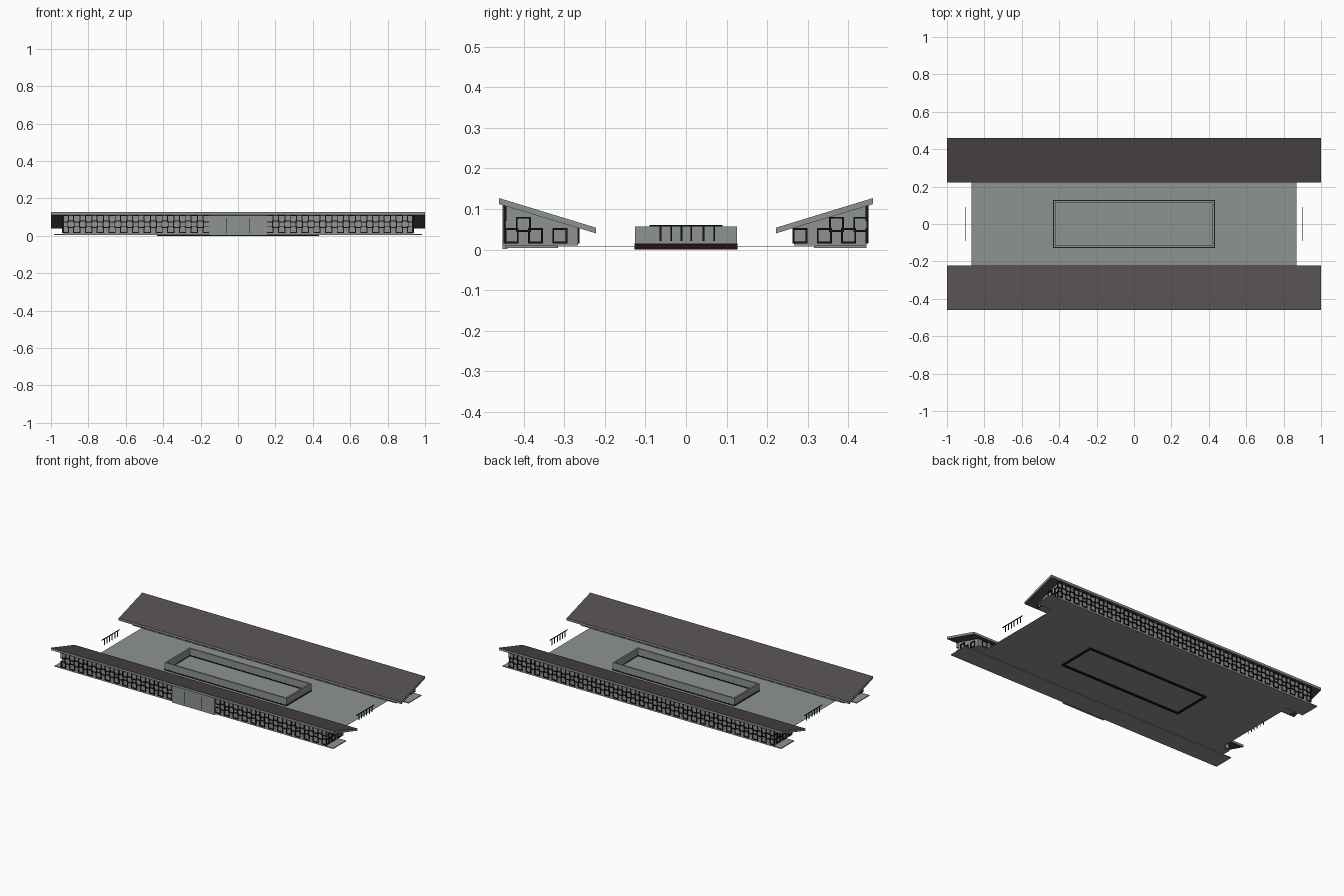
import bpy, bmesh

if "Cube" in bpy.data.objects:
    bpy.data.objects.remove(bpy.data.objects["Cube"])


def material(name, rgb):
    m = bpy.data.materials.new(name)
    m.diffuse_color = (*rgb, 1)
    m.use_nodes = True
    m.node_tree.nodes["Principled BSDF"].inputs["Base Color"].default_value = m.diffuse_color
    return m


GREY = material("stone grey", (0.27, 0.295, 0.29))
ROOF = material("roof brown", (0.085, 0.074, 0.072))
DARK = material("dark red wood", (0.016, 0.004, 0.003))
BLACK = material("railing black", (0.008, 0.007, 0.007))


def finish(name, bm, mats):
    bmesh.ops.recalc_face_normals(bm, faces=bm.faces)
    me = bpy.data.meshes.new(name)
    bm.to_mesh(me)
    bm.free()
    for m in mats:
        me.materials.append(m)
    ob = bpy.data.objects.new(name, me)
    bpy.context.collection.objects.link(ob)
    return ob


def add_box(bm, x0, x1, y0, y1, z0, z1):
    r = bmesh.ops.create_cube(bm, size=1)
    for v in r["verts"]:
        v.co = ((x0 + x1) / 2 + v.co.x * (x1 - x0),
                (y0 + y1) / 2 + v.co.y * (y1 - y0),
                (z0 + z1) / 2 + v.co.z * (z1 - z0))


def boxes(name, mat, *dims):
    bm = bmesh.new()
    for d in dims:
        add_box(bm, *d)
    return finish(name, bm, [mat])


def prism_x(name, profile, x0, x1, mats):
    """Extrude a (y, z) profile along x."""
    bm = bmesh.new()
    f = bm.faces.new([bm.verts.new((x0, y, z)) for y, z in profile])
    r = bmesh.ops.extrude_face_region(bm, geom=[f])
    for v in r["geom"]:
        if isinstance(v, bmesh.types.BMVert):
            v.co.x = x1
    return finish(name, bm, mats)


def roof_under(y):
    """Height of the roof underside at distance |y|."""
    return 0.04 + (abs(y) - 0.222) * 0.072 / 0.239


def ring_bars(u, z, h, t):
    """Four bars of a square frame in the (u, z) plane."""
    return [(u - h, u + h, z - h, z - h + t), (u - h, u + h, z + h - t, z + h),
            (u - h, u - h + t, z - h, z + h), (u + h - t, u + h, z - h, z + h)]


def lattice(name, u0, u1, rows, along_x, pos, depth=0.004, top=None):
    """Interlocking square frames arranged like a checkerboard."""
    bm = bmesh.new()
    n = max(2, round((u1 - u0) / 0.031))
    step = (u1 - u0) / n
    h, t = step * 0.62, 0.0045
    for i in range(n):
        for j in range(rows):
            u, z = u0 + (i + 0.5) * step, 0.034 + j * 0.028
            if (i + j) % 2 or (top and z + h > top(abs(u) - h) + 0.002):
                continue
            for a, b, c, d in ring_bars(u, z, h, t):
                a, b = max(a, u0), min(b, u1)
                if along_x:
                    add_box(bm, a, b, pos - depth, pos + depth, c, d)
                else:
                    add_box(bm, pos - depth, pos + depth, a, b, c, d)
    return finish(name, bm, [DARK])


# Courtyard floor with narrower middle and longer building plinths
boxes("courtyard_floor", GREY, (-0.87, 0.87, -0.317, 0.317, 0.0075, 0.0085))
for s, side in ((-1, "front"), (1, "back")):
    y0, y1 = sorted((s * 0.316, s * 0.445))
    boxes(side + "_plinth", GREY, (-0.985, 0.985, y0, y1, 0.004, 0.0095))

# Basin: dark base frame and grey walls


def frame(name, mat, X, Y, t, z0, z1):
    boxes(name, mat, (-X, X, -Y, -Y + t, z0, z1), (-X, X, Y - t, Y, z0, z1),
          (-X, -X + t, -Y + t, Y - t, z0, z1), (X - t, X, -Y + t, Y - t, z0, z1))


frame("basin_base", DARK, 0.432, 0.127, 0.012, 0.0, 0.015)
frame("basin_wall", GREY, 0.43, 0.126, 0.010, 0.015, 0.057)

for s, side in ((-1, "front"), (1, "back")):
    # Sloping roof slab: brown faces, grey edges
    roof = prism_x(side + "_roof",
                   [(s * 0.222, 0.040), (s * 0.461, 0.112),
                    (s * 0.461, 0.127), (s * 0.222, 0.054)], -1, 1, [ROOF, GREY])
    for p in roof.data.polygons:
        p.material_index = 0 if abs(p.normal.z) > 0.5 else 1
    # Long building body under the roof
    yo, yi = 0.445, 0.266
    prism_x(side + "_building",
            [(s * yi, 0.0095), (s * yo, 0.0095),
             (s * yo, roof_under(yo) + 0.004), (s * yi, roof_under(yi) + 0.004)],
            -0.932, 0.932, [GREY])
    # Lattice screens on the outer wall
    spans = ((-0.94, -0.155), (0.155, 0.94)) if s < 0 else ((-0.94, 0.94),)
    for k, (a, b) in enumerate(spans):
        lattice(f"{side}_screen_{k}", a, b, 3, True, s * 0.446)
    # Lattice on the courtyard wall and both ends
    lattice(side + "_inner_screen", -0.93, 0.93, 1, True, s * 0.266, 0.003)
    for e, end in ((-1, "left"), (1, "right")):
        u0, u1 = sorted((s * 0.266, s * 0.446))
        lattice(f"{side}_{end}_screen", u0, u1, 3, False, e * 0.934, 0.004, roof_under)

# Plain entrance panel with door joints
boxes("entrance_panel", GREY, (-0.15, 0.15, -0.452, -0.44, 0.001, 0.109))
boxes("door_joints", DARK,
      *[(x - 0.001, x + 0.001, -0.4525, -0.45, 0.012, 0.095) for x in (-0.06, 0.06)])

# Railings at both ends of the courtyard
for e, end in ((-1, "left"), (1, "right")):
    x = e * 0.9
    posts = [(x - 0.002, x + 0.002, y - 0.002, y + 0.002, 0.021, 0.058)
             for y in (-0.063, -0.036, -0.011, 0.013, 0.043, 0.07)]
    boxes(end + "_railing", BLACK,
          (x - 0.002, x + 0.002, -0.09, 0.09, 0.057, 0.061), *posts)
